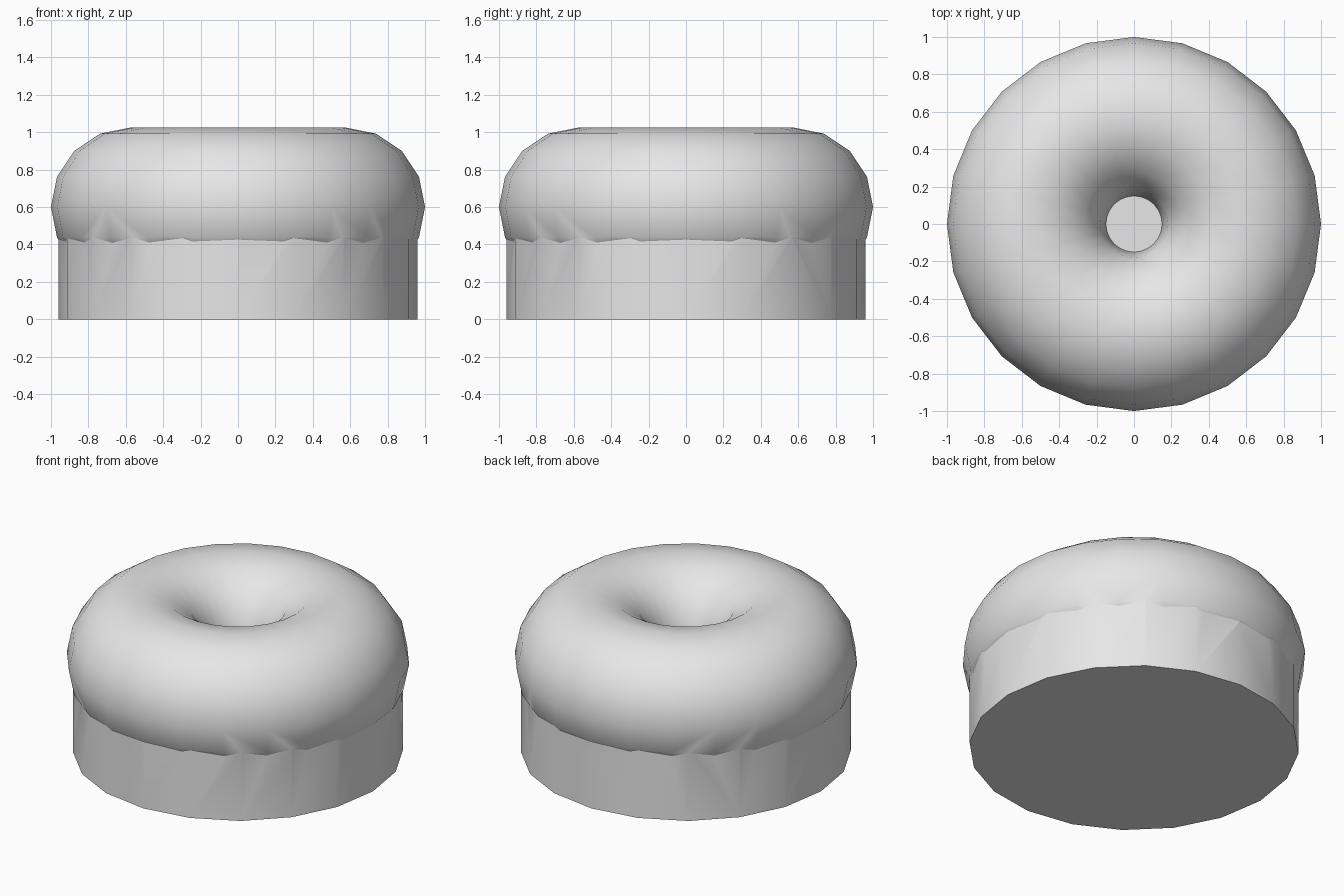
import bpy
import math

# Remove the default cube only
cube = bpy.data.objects.get("Cube")
if cube:
    bpy.data.objects.remove(cube, do_unlink=True)

BASE_RADIUS, BASE_HEIGHT = 0.96, 0.595
RING_RADIUS, TUBE_RADIUS, RING_Z = 0.575, 0.425, 0.6

# Single plain grey
grey = bpy.data.materials.new("light_grey")
grey.use_nodes = True
grey.diffuse_color = (0.8, 0.8, 0.8, 1)
for node in grey.node_tree.nodes:
    if node.type == "BSDF_PRINCIPLED":
        node.inputs["Base Color"].default_value = grey.diffuse_color


def finish(name):
    obj = bpy.context.object
    obj.name = name
    obj.data.materials.append(grey)
    return obj


# Fat ring on top
bpy.ops.mesh.primitive_torus_add(
    major_segments=24, minor_segments=16,
    major_radius=RING_RADIUS, minor_radius=TUBE_RADIUS,
    location=(0, 0, RING_Z))
ring = finish("ring")

# Twenty-sided drum beneath, whose lid closes the hole
bpy.ops.mesh.primitive_cylinder_add(
    vertices=20, radius=BASE_RADIUS, depth=BASE_HEIGHT,
    location=(0, 0, BASE_HEIGHT / 2))
body = finish("ring_on_drum")

# Fuse both parts into one solid
union = body.modifiers.new("fuse_ring", "BOOLEAN")
union.operation = "UNION"
union.solver = "EXACT"
union.object = ring
bpy.ops.object.modifier_apply(modifier=union.name)
bpy.data.objects.remove(ring, do_unlink=True)

# Smooth surfaces with crisp rim edges
bpy.ops.object.shade_smooth_by_angle(angle=math.radians(30))
